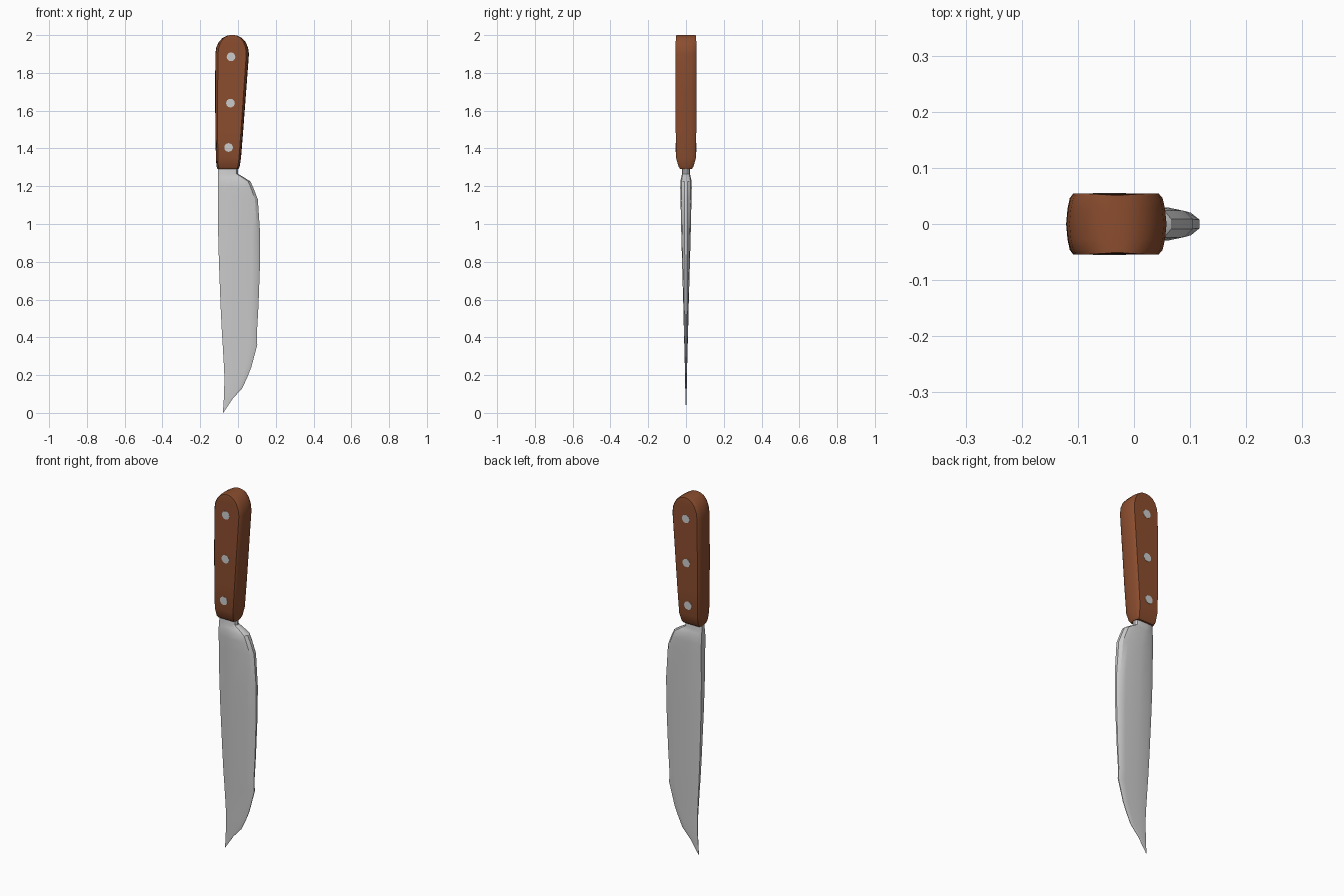
import bpy, bmesh, math


def loft(name, rows, section, mat=None, angle=30):
    """rows: (z, x_left, x_right, half_thickness); section: (0..1 across, thickness factor)"""
    loop = section + [(u, -v) for u, v in reversed(section) if v > 0]
    bm = bmesh.new()
    rings = [[bm.verts.new((a + (b - a) * u, t * v, z)) for u, v in loop] for z, a, b, t in rows]
    n = len(loop)
    for r, s in zip(rings, rings[1:]):
        for i in range(n):
            j = (i + 1) % n
            bm.faces.new((r[i], r[j], s[j], s[i]))
    bm.faces.new(rings[0])
    bm.faces.new(rings[-1])
    bmesh.ops.recalc_face_normals(bm, faces=bm.faces)
    mesh = bpy.data.meshes.new(name)
    bm.to_mesh(mesh)
    bm.free()
    ob = bpy.data.objects.new(name, mesh)
    bpy.context.collection.objects.link(ob)
    if mat:
        mesh.materials.append(mat)
    bpy.ops.object.select_all(action='DESELECT')
    ob.select_set(True)
    bpy.context.view_layer.objects.active = ob
    bpy.ops.object.shade_smooth_by_angle(angle=math.radians(angle))
    return ob


wood = bpy.data.materials.new("wood")
wood.diffuse_color = (0.26, 0.075, 0.028, 1)

# Blade with neck, from the handle down to the tip
blade_rows = [
    (1.33, -0.106, 0.000, 0.020), (1.265, -0.107, 0.000, 0.021),
    (1.248, -0.107, 0.030, 0.025), (1.225, -0.107, 0.066, 0.030),
    (1.19, -0.107, 0.082, 0.0305), (1.13, -0.106, 0.105, 0.029),
    (0.95, -0.105, 0.117, 0.025), (0.80, -0.101, 0.117, 0.021),
    (0.56, -0.092, 0.108, 0.014), (0.42, -0.085, 0.100, 0.011),
    (0.36, -0.081, 0.102, 0.009), (0.24, -0.074, 0.070, 0.006),
    (0.19, -0.072, 0.050, 0.005), (0.13, -0.073, 0.022, 0.004),
    (0.075, -0.075, -0.028, 0.002), (0.0, -0.080, -0.078, 0.0005),
]
loft("blade", blade_rows,
     [(0, 0.6), (0.12, 0.95), (0.4, 1), (0.8, 1), (0.93, 0.8), (1, 0.3)])

# Wooden handle with a domed butt and a narrowed front end
handle_rows = [
    (1.29, -0.108, 0.002, 0.030), (1.305, -0.114, 0.009, 0.040),
    (1.35, -0.117, 0.016, 0.0525), (1.50, -0.120, 0.028, 0.0545),
    (1.70, -0.121, 0.043, 0.0545), (1.90, -0.120, 0.058, 0.0545),
    (1.935, -0.115, 0.053, 0.0545), (1.965, -0.101, 0.039, 0.0545),
    (1.985, -0.082, 0.021, 0.0535), (1.996, -0.060, 0.000, 0.0525),
    (2.0, -0.040, -0.020, 0.051),
]
loft("handle", handle_rows,
     [(0, 0), (0.015, 0.5), (0.04, 0.85), (0.08, 1), (0.92, 1),
      (0.96, 0.85), (0.985, 0.5), (1, 0)], wood)

# Three rivets passing through the handle
for i, (x, z) in enumerate([(-0.037, 1.885), (-0.04, 1.64), (-0.05, 1.405)]):
    bpy.ops.mesh.primitive_cylinder_add(vertices=16, radius=0.023, depth=0.111,
                                        location=(x, 0, z), rotation=(math.pi / 2, 0, 0))
    bpy.context.object.name = f"rivet_{i + 1}"
    bpy.ops.object.shade_smooth_by_angle(angle=math.radians(30))
